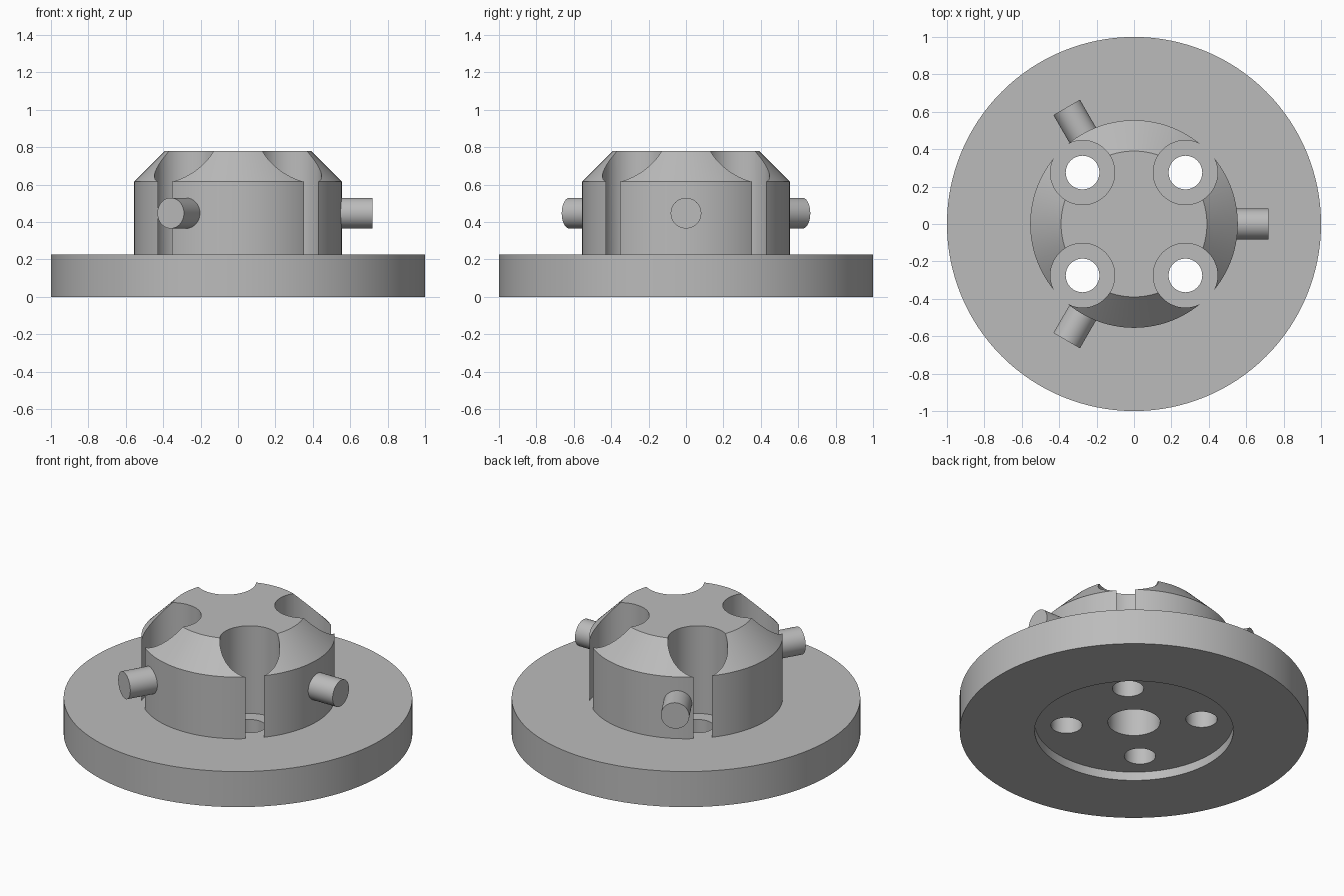
import bpy
import bmesh
from math import radians, sin, cos, pi
from mathutils import Matrix

if "Cube" in bpy.data.objects:
    bpy.data.objects.remove(bpy.data.objects["Cube"], do_unlink=True)

steel = bpy.data.materials.new("steel_grey")
steel.use_nodes = True
GREY = (0.5, 0.5, 0.5, 1)
steel.diffuse_color = GREY
steel.node_tree.nodes["Principled BSDF"].inputs["Base Color"].default_value = GREY


def lathe(name, profile, steps, matrix=Matrix()):
    """Closed solid from (radius, height) rings, listed from its lower cap to its upper cap."""
    bm = bmesh.new()
    rings = [[bm.verts.new((r * cos(2 * pi * i / steps), r * sin(2 * pi * i / steps), z))
              for i in range(steps)] for r, z in profile]
    for low, high in zip(rings, rings[1:]):
        for i in range(steps):
            j = (i + 1) % steps
            bm.faces.new((low[i], low[j], high[j], high[i]))
    bm.faces.new(rings[0][::-1])
    bm.faces.new(rings[-1])
    bm.transform(matrix)
    mesh = bpy.data.meshes.new(name)
    bm.to_mesh(mesh)
    bm.free()
    mesh.materials.append(steel)
    obj = bpy.data.objects.new(name, mesh)
    bpy.context.collection.objects.link(obj)
    return obj


def activate(obj):
    bpy.ops.object.select_all(action="DESELECT")
    obj.select_set(True)
    bpy.context.view_layer.objects.active = obj


# Flange and chamfered hub, with the underside recess and blind centre bore
FLANGE_TOP = 0.225
body = lathe("flanged_hub", [
    (0.15, 0.6), (0.15, 0.055), (0.57, 0.055), (0.57, 0), (1, 0),
    (1, FLANGE_TOP), (0.555, FLANGE_TOP), (0.555, 0.615), (0.39, 0.78),
], 128)

# Four counterbored bolt holes, whose pockets break out through the hub wall
for sx in (-1, 1):
    for sy in (-1, 1):
        place = Matrix.Translation((0.275 * sx, 0.275 * sy, 0))
        cutter = lathe("bolt_hole_cutter", [
            (0.09, -0.1), (0.09, FLANGE_TOP), (0.172, FLANGE_TOP), (0.172, 1)], 64, place)
        cut = body.modifiers.new("bolt_hole", "BOOLEAN")
        cut.operation = "DIFFERENCE"
        cut.solver = "EXACT"
        cut.object = cutter
        activate(body)
        bpy.ops.object.modifier_apply(modifier=cut.name)
        bpy.data.objects.remove(cutter, do_unlink=True)

bpy.ops.object.shade_smooth_by_angle(angle=radians(30))

# Three radial pins around the hub
for i, name in enumerate(("left_pin", "back_right_pin", "front_right_pin")):
    place = (Matrix.Rotation(radians(120 * i), 4, "Z")
             @ Matrix.Translation((0, 0, 0.447))
             @ Matrix.Rotation(radians(90), 4, "Y"))
    activate(lathe(name, [(0.082, 0.545), (0.082, 0.72)], 48, place))
    bpy.ops.object.shade_smooth_by_angle(angle=radians(30))
